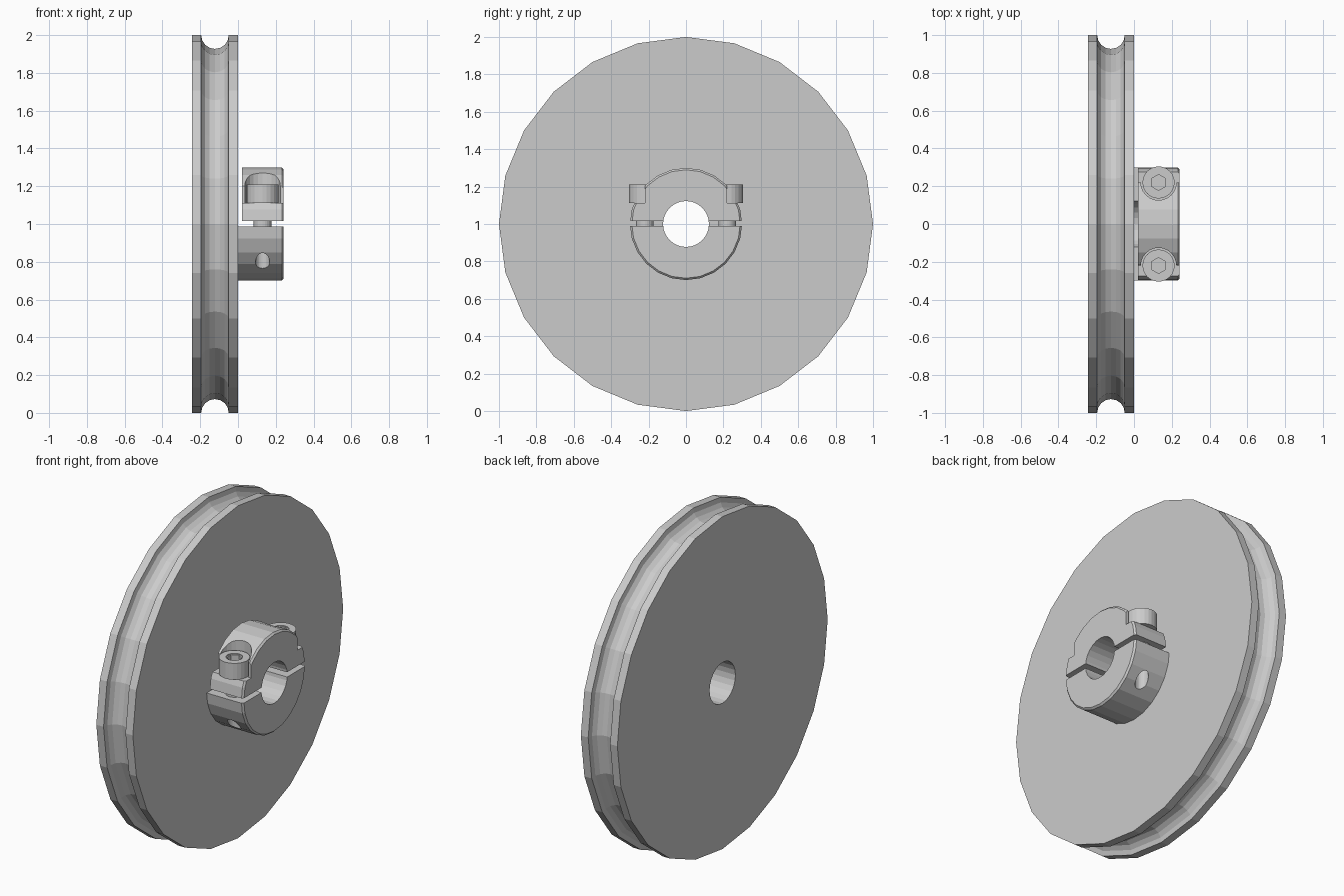
import bpy, bmesh, math
from mathutils import Matrix, Vector

if "Cube" in bpy.data.objects:
    bpy.data.objects.remove(bpy.data.objects["Cube"], do_unlink=True)

SIDES = 24
CENTRE = Vector((0, 0, 1))
WHEEL_R, BORE_R, COLLAR_R = 1.0, 0.123, 0.3
BOLT_X, BOLT_Y = 0.13, 0.22

metal = bpy.data.materials.new("light grey metal")
metal.use_nodes = True
grey = (0.6, 0.6, 0.6, 1)
metal.diffuse_color = grey
metal.node_tree.nodes["Principled BSDF"].inputs["Base Color"].default_value = grey


def finish(bm, name):
    bmesh.ops.recalc_face_normals(bm, faces=bm.faces)
    mesh = bpy.data.meshes.new(name)
    bm.to_mesh(mesh)
    bm.free()
    mesh.materials.append(metal)
    obj = bpy.data.objects.new(name, mesh)
    bpy.context.collection.objects.link(obj)
    return obj


def lathe(name, profile):
    """Spin a closed (x, radius) profile round the axle."""
    bm = bmesh.new()
    rings = []
    for i in range(SIDES):
        a = math.tau * i / SIDES
        rings.append([bm.verts.new(CENTRE + Vector((x, r * math.cos(a), r * math.sin(a))))
                      for x, r in profile])
    n = len(profile)
    for i in range(SIDES):
        a, b = rings[i], rings[(i + 1) % SIDES]
        for j in range(n):
            k = (j + 1) % n
            bm.faces.new((a[j], a[k], b[k], b[j]))
    return finish(bm, name)


def rod(name, x, y, z0, z1, radius, sides=SIDES):
    """Upright cylinder or prism."""
    bm = bmesh.new()
    bmesh.ops.create_cone(bm, cap_ends=True, segments=sides, radius1=radius, radius2=radius,
                          depth=z1 - z0, matrix=Matrix.Translation((x, y, (z0 + z1) / 2)))
    return finish(bm, name)


def box(name, low, high):
    low, high = Vector(low), Vector(high)
    bm = bmesh.new()
    bmesh.ops.create_cube(bm, size=1, matrix=Matrix.Translation((low + high) / 2)
                          @ Matrix.Diagonal((high - low).to_4d()))
    return finish(bm, name)


def cut(obj, cutter):
    mod = obj.modifiers.new("cut", "BOOLEAN")
    mod.operation, mod.solver, mod.object = "DIFFERENCE", "EXACT", cutter
    bpy.context.view_layer.objects.active = obj
    bpy.ops.object.modifier_apply(modifier=mod.name)
    bpy.data.objects.remove(cutter, do_unlink=True)


# Grooved wheel
groove_x, groove_r, steps = -0.122, 0.073, 8
groove = [(groove_x + groove_r * math.cos(math.pi * i / steps),
           WHEEL_R - groove_r * math.sin(math.pi * i / steps)) for i in range(steps + 1)]
lathe("pulley_wheel", [(0, BORE_R), (0, WHEEL_R)] + groove + [(-0.243, WHEEL_R), (-0.243, BORE_R)])


# Split clamp collar, chamfered on its outer face
def collar(name, back):
    return lathe(name, [(back, BORE_R), (back, COLLAR_R), (0.232, COLLAR_R),
                        (0.242, COLLAR_R - 0.01), (0.242, BORE_R)])


lower = collar("lower_clamp", 0)
cut(lower, box("cutter", (-1, -1, 0.988), (1, 1, 2)))
upper = collar("upper_clamp", 0.022)
cut(upper, box("cutter", (-1, -1, 0), (1, 1, 1.017)))

for side, label in ((1, "back"), (-1, "front")):
    y = side * BOLT_Y
    # Threaded hole below, bolt seat above
    cut(lower, rod("cutter", BOLT_X, y, 0.6, 0.9, 0.037))
    cut(upper, rod("cutter", BOLT_X, y, 1.112, 1.5, 0.094))
    ends = sorted((y, side * 0.5))
    cut(upper, box("cutter", (-0.1, ends[0], 1.112), (0.5, ends[1], 1.5)))
    # Socket-head bolt
    rod(label + "_bolt_shank", BOLT_X, y, 0.9, 1.112, 0.047)
    head = rod(label + "_bolt_head", BOLT_X, y, 1.112, 1.21, 0.085)
    cut(head, rod("cutter", BOLT_X, y, 1.205, 1.3, 0.046))
    cut(head, rod("cutter", BOLT_X, y, 1.155, 1.3, 0.042, 6))
